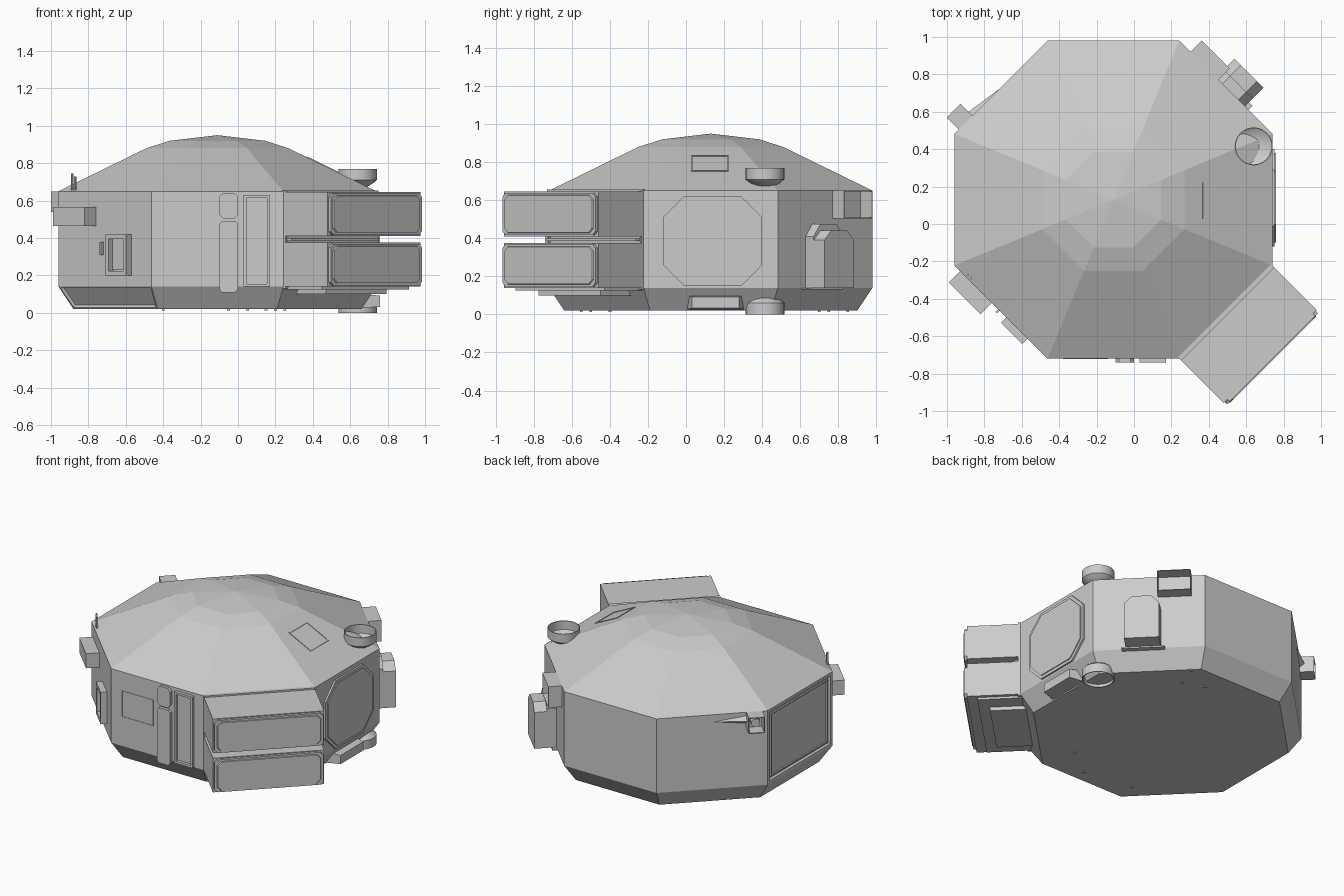
import bpy, bmesh, math
from mathutils import Matrix, Vector

cube = bpy.data.objects.get("Cube")
if cube:
    bpy.data.objects.remove(cube, do_unlink=True)

CENTRE = Vector((-0.11, 0.13, 0))
AP = 0.85                      # distance from hull axis to each wall
HALF = AP * math.tan(math.pi / 8)

grey = bpy.data.materials.new("hull_grey")
grey.use_nodes = True
COLOUR = (0.6, 0.6, 0.6, 1)
grey.diffuse_color = COLOUR
grey.node_tree.nodes["Principled BSDF"].inputs["Base Color"].default_value = COLOUR


def finish(name, bm, matrix):
    bmesh.ops.recalc_face_normals(bm, faces=bm.faces)
    mesh = bpy.data.meshes.new(name)
    bm.to_mesh(mesh)
    bm.free()
    mesh.materials.append(grey)
    ob = bpy.data.objects.new(name, mesh)
    ob.matrix_world = matrix
    bpy.context.collection.objects.link(ob)
    return ob


def wall(angle):
    """Frame on a wall: x runs along it, y points out of it, z is up."""
    a = math.radians(angle)
    out = Vector((math.cos(a), math.sin(a), 0))
    return Matrix.Translation(CENTRE + out * AP) @ Matrix.Rotation(a - math.pi / 2, 4, 'Z')


def rect(s0, s1, z0, z1, cut=0.0):
    """Rectangle outline on a wall, with optional cut corners."""
    if not cut:
        return [(s0, z0), (s1, z0), (s1, z1), (s0, z1)]
    return [(s0 + cut, z0), (s1 - cut, z0), (s1, z0 + cut), (s1, z1 - cut),
            (s1 - cut, z1), (s0 + cut, z1), (s0, z1 - cut), (s0, z0 + cut)]


def slab(name, angle, outline, y0, y1, shrink=1.0):
    """Extrude an outline outward from a wall, optionally tapering it."""
    bm = bmesh.new()
    cx = sum(p[0] for p in outline) / len(outline)
    cz = sum(p[1] for p in outline) / len(outline)
    back = [bm.verts.new((x, y0, z)) for x, z in outline]
    front = [bm.verts.new((cx + (x - cx) * shrink, y1, cz + (z - cz) * shrink)) for x, z in outline]
    bm.faces.new(back)
    bm.faces.new(front)
    for i in range(len(outline)):
        j = (i + 1) % len(outline)
        bm.faces.new((back[i], back[j], front[j], front[i]))
    return finish(name, bm, wall(angle))


def frame(name, angle, s0, s1, z0, z1, width, y0, y1):
    """Four bars around a rectangle."""
    for part, r in (("left", rect(s0, s0 + width, z0, z1)), ("right", rect(s1 - width, s1, z0, z1)),
                    ("bottom", rect(s0 + width, s1 - width, z0, z0 + width)),
                    ("top", rect(s0 + width, s1 - width, z1 - width, z1))):
        slab(name + "_" + part, angle, r, y0, y1)


# Hull: octagonal rings from floor to apex
bm = bmesh.new()
rings = []
for ap, z in ((0.77, 0.02), (AP, 0.14), (AP, 0.65), (0.38, 0.88), (0.255, 0.92)):
    r = ap / math.cos(math.pi / 8)
    rings.append([bm.verts.new((r * math.cos(math.radians(22.5 + 45 * k)),
                                r * math.sin(math.radians(22.5 + 45 * k)), z)) for k in range(8)])
bm.faces.new(rings[0])
for low, high in zip(rings, rings[1:]):
    for k in range(8):
        n = (k + 1) % 8
        bm.faces.new((low[k], low[n], high[n], high[k]))
apex = bm.verts.new((0, 0, 0.95))
for k in range(8):
    bm.faces.new((rings[-1][k], rings[-1][(k + 1) % 8], apex))
bmesh.ops.recalc_face_normals(bm, faces=bm.faces)
# Recessed panels on the right wall and on one lower slope
for direction, inset in (((-1, 0, 0), 0.03), ((-0.6, -0.6, -0.5), 0.015)):
    d = Vector(direction).normalized()
    face = max(bm.faces, key=lambda f: f.normal.dot(d))
    bmesh.ops.inset_individual(bm, faces=[face], thickness=inset, depth=0)
    bmesh.ops.inset_individual(bm, faces=[face], thickness=0.006, depth=-0.015)
finish("hull", bm, Matrix.Translation(CENTRE))
frame("side_panel_trim", 180, -0.31, 0.31, 0.18, 0.61, 0.008, -0.014, -0.004)

# Twin cargo boxes on the front left wall
for label, z0 in (("lower", 0.14), ("upper", 0.41)):
    z1 = z0 + 0.235
    slab(label + "_cargo_box", 315, rect(-HALF, HALF, z0, z1), -0.02, 0.335)
    slab(label + "_cargo_lid", 315, rect(-HALF + 0.008, HALF - 0.008, z0 + 0.006, z1 - 0.006, 0.02),
         0.33, 0.352)
    slab(label + "_cargo_panel", 315, rect(-HALF + 0.02, HALF - 0.02, z0 + 0.018, z1 - 0.018, 0.025),
         0.35, 0.358, 0.98)
slab("cargo_divider", 315, rect(-0.33, 0.33, 0.385, 0.4), -0.02, 0.04)
slab("cargo_under_plate", 315, rect(-0.33, 0.33, 0.125, 0.14), -0.05, 0.27)
slab("cargo_step", 315, rect(-0.23, 0.23, 0.1, 0.125), -0.06, 0.2)
frame("cargo_collar", 315, -HALF, HALF, 0.13, 0.655, 0.012, -0.01, 0.015)

# Front wall: tall hatch plates, second door outline and service panel
slab("upper_front_plate", 270, rect(-0.11, -0.01, 0.505, 0.64, 0.02), -0.01, 0.02)
slab("lower_front_plate", 270, rect(-0.11, -0.01, 0.11, 0.49, 0.015), -0.03, 0.02)
frame("front_door_frame", 270, -0.28, -0.14, 0.14, 0.63, 0.015, -0.01, 0.02)
frame("service_panel_trim", 270, 0.03, 0.27, 0.34, 0.52, 0.004, -0.01, 0.003)

# Left wall: big cut-corner hatch with a ramp lip
slab("left_hatch", 0, rect(-0.27, 0.25, 0.15, 0.62, 0.11), -0.01, 0.012)
slab("left_hatch_panel", 0, rect(-0.25, 0.23, 0.17, 0.6, 0.1), 0.01, 0.018)
slab("hatch_lip", 0, rect(-0.18, 0.13, 0.025, 0.1), -0.1, 0.02, 0.8)

# Back left wall: hooded doorway and open vent
slab("door_hood", 45, [(-0.075, 0.14), (0.145, 0.14), (0.145, 0.41), (0.095, 0.475),
                       (-0.025, 0.475), (-0.075, 0.41)], -0.01, 0.06)
slab("door_hood_front", 45, [(-0.075, 0.14), (0.145, 0.14), (0.145, 0.39), (0.095, 0.44),
                             (-0.025, 0.44), (-0.075, 0.39)], 0.06, 0.14)
slab("door_sill", 45, rect(-0.1, 0.17, 0.13, 0.14), -0.01, 0.03)
frame("vent_hood", 45, -0.267, -0.056, 0.505, 0.65, 0.004, -0.01, 0.085)

# Back right wall: small open housing with a lamp and fairing
frame("lamp_housing", 135, -0.32, -0.216, 0.54, 0.65, 0.006, -0.01, 0.09)
slab("lamp", 135, rect(-0.295, -0.24, 0.57, 0.62, 0.015), -0.01, 0.05)
bm = bmesh.new()
tip = bm.verts.new((-0.01, 0, 0.6))
base = [bm.verts.new(p) for p in ((-0.216, 0, 0.575), (-0.216, 0.03, 0.6), (-0.216, 0, 0.625))]
bm.faces.new(base)
for k in range(3):
    bm.faces.new((base[k], base[(k + 1) % 3], tip))
finish("lamp_fairing", bm, wall(135))

# Front right wall: equipment box, ladder frame, bracket and antennas
slab("equipment_box", 225, rect(0.07, 0.31, 0.465, 0.565), -0.01, 0.085)
frame("ladder", 225, -0.2, -0.04, 0.2, 0.42, 0.025, -0.01, 0.04)
slab("ladder_panel", 225, rect(-0.17, -0.07, 0.23, 0.4), -0.01, 0.015)
slab("bracket", 225, rect(0.01, 0.022, 0.31, 0.38), -0.01, 0.02)
for k, height in enumerate((0.745, 0.73)):
    s = 0.26 - 0.025 * k
    slab("antenna", 225, rect(s, s + 0.008, 0.64, height), -0.02, -0.01)

# Hollow thruster cups above and below the back left corner
PROFILE = ((0.0, 0.0), (0.05, 0.008), (0.085, 0.03), (0.102, 0.045), (0.102, 0.105),
           (0.096, 0.105), (0.096, 0.045), (0.08, 0.035), (0.0, 0.012))
for label, z, sign in (("upper", 0.665, 1), ("lower", 0.105, -1)):
    bm = bmesh.new()
    pts = [bm.verts.new((r, 0, h * sign)) for r, h in PROFILE]
    edges = [bm.edges.new(pair) for pair in zip(pts, pts[1:])]
    bmesh.ops.spin(bm, geom=pts + edges, cent=(0, 0, 0), axis=(0, 0, 1),
                   angle=math.tau, steps=24, use_merge=True)
    bmesh.ops.remove_doubles(bm, verts=bm.verts, dist=0.0005)
    cup = finish(label + "_thruster_cup", bm, Matrix.Translation((0.64, 0.415, z)))
    bpy.ops.object.select_all(action='DESELECT')
    cup.select_set(True)
    bpy.context.view_layer.objects.active = cup
    bpy.ops.object.shade_smooth_by_angle(angle=math.radians(35))

# Roof hatch outline lying on the left roof slope
slope = math.atan2(0.23, 0.47)
for label, dy, dr, ly, lr in (("left", 0.095, 0, 0.006, 0.18), ("right", -0.095, 0, 0.006, 0.18),
                              ("outer", 0, 0.09, 0.196, 0.008), ("inner", 0, -0.09, 0.196, 0.008)):
    bm = bmesh.new()
    bmesh.ops.create_cube(bm, size=1, matrix=Matrix.Translation((dr, dy, 0)) @ Matrix.Diagonal((lr, ly, 0.012, 1)))
    finish("roof_hatch_trim_" + label, bm,
           Matrix.Translation((0.45, 0.125, 0.79)) @ Matrix.Rotation(slope, 4, 'Y'))

# Small studs under the floor
for x, y in ((-0.4, -0.5), (0.15, -0.4), (0.05, 0.75), (0.2, 0.7), (0.25, 0.85), (-0.05, -0.55)):
    bm = bmesh.new()
    bmesh.ops.create_cube(bm, size=0.015)
    finish("floor_stud", bm, Matrix.Translation((x, y, 0.02)))
